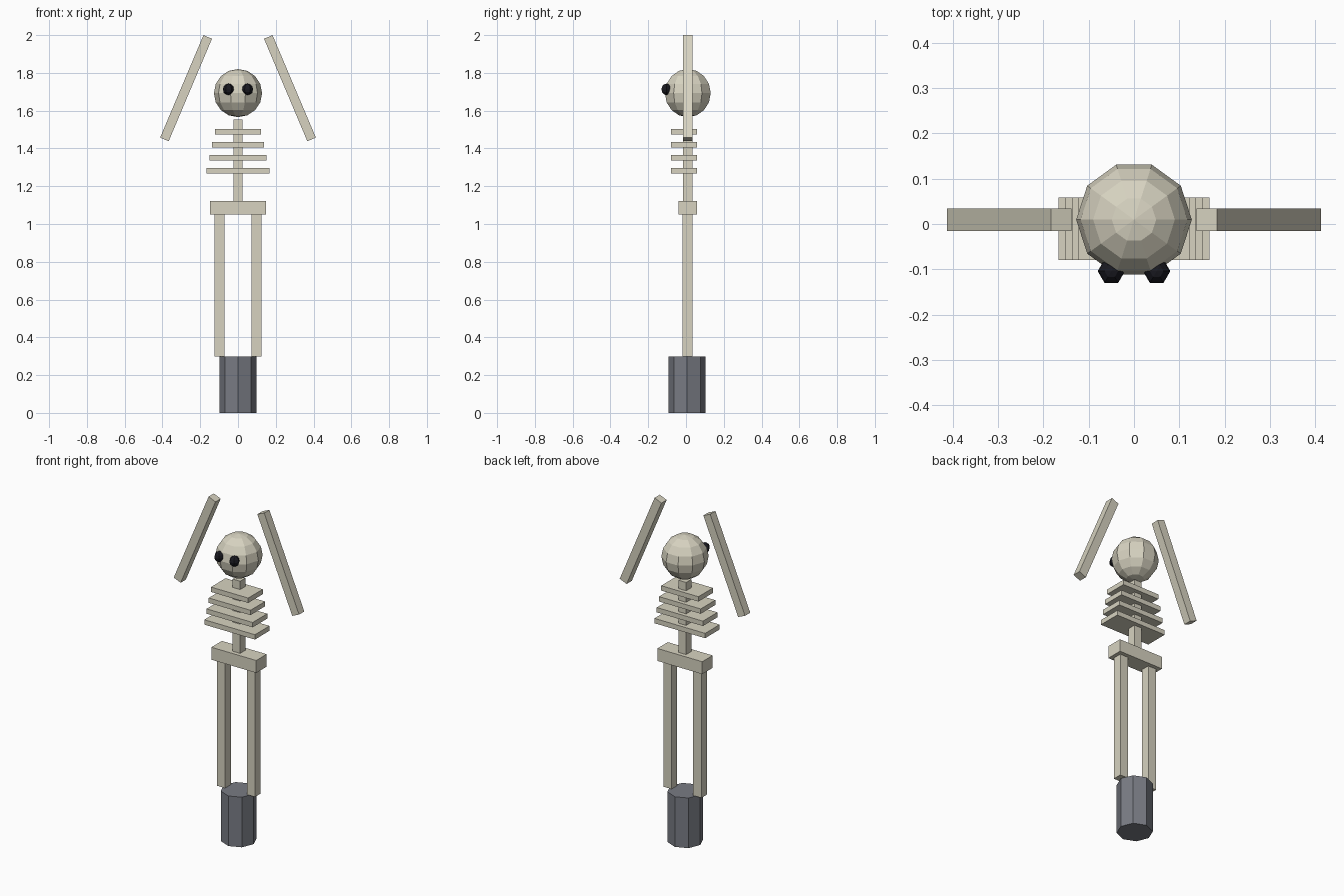
import bpy
import math

if "Cube" in bpy.data.objects:
    bpy.data.objects.remove(bpy.data.objects["Cube"])

Y = 0.0095  # depth of the body axis


def material(name, rgb):
    mat = bpy.data.materials.new(name)
    mat.diffuse_color = (*rgb, 1)
    mat.use_nodes = True
    mat.node_tree.nodes["Principled BSDF"].inputs["Base Color"].default_value = mat.diffuse_color
    return mat


bone = material("bone", (0.68, 0.65, 0.53))
stone = material("dark_grey", (0.19, 0.20, 0.23))
black = material("black", (0.01, 0.01, 0.015))


def finish(name, mat):
    ob = bpy.context.object
    ob.name = name
    ob.data.materials.append(mat)
    bpy.ops.object.transform_apply(location=False, rotation=True, scale=True)
    return ob


def box(name, size, loc, tilt=0):
    bpy.ops.mesh.primitive_cube_add(size=1, location=loc, rotation=(0, tilt, 0))
    bpy.context.object.scale = size
    return finish(name, bone)


def ball(name, radius, loc, segments, rings, mat):
    # quarter turn puts a flat facet towards the front
    bpy.ops.mesh.primitive_uv_sphere_add(segments=segments, ring_count=rings, radius=radius,
                                         location=loc, rotation=(0, 0, math.pi / 2))
    return finish(name, mat)


# Octagonal base post
bpy.ops.mesh.primitive_cylinder_add(vertices=8, radius=0.098, depth=0.298,
                                    location=(0, Y - 0.003, 0.149))
finish("base_post", stone)

# Pelvis and spine
box("pelvis", (0.295, 0.098, 0.074), (0, Y, 1.086))
box("spine", (0.049, 0.049, 0.44), (0, Y, 1.332))

# Ribs, narrowing upwards
for i in range(4):
    box(f"rib_{i + 1}", (0.333 - 0.0293 * i, 0.137, 0.029),
        (0, -0.0105, 1.282 + 0.0687 * i))

# Skull
ball("skull", 0.1275, (0, Y, 1.693), 10, 8, bone)

# Paired parts: legs, raised arms, eyes
for side, s in (("left", 1), ("right", -1)):
    box(f"{side}_leg", (0.054, 0.054, 0.752), (s * 0.0985, Y - 0.002, 0.674))
    box(f"{side}_arm", (0.049, 0.049, 0.589), (s * 0.275, Y, 1.719), -s * 0.4)
    ball(f"{side}_eye", 0.03, (s * 0.05, -0.104, 1.713), 6, 6, black)
